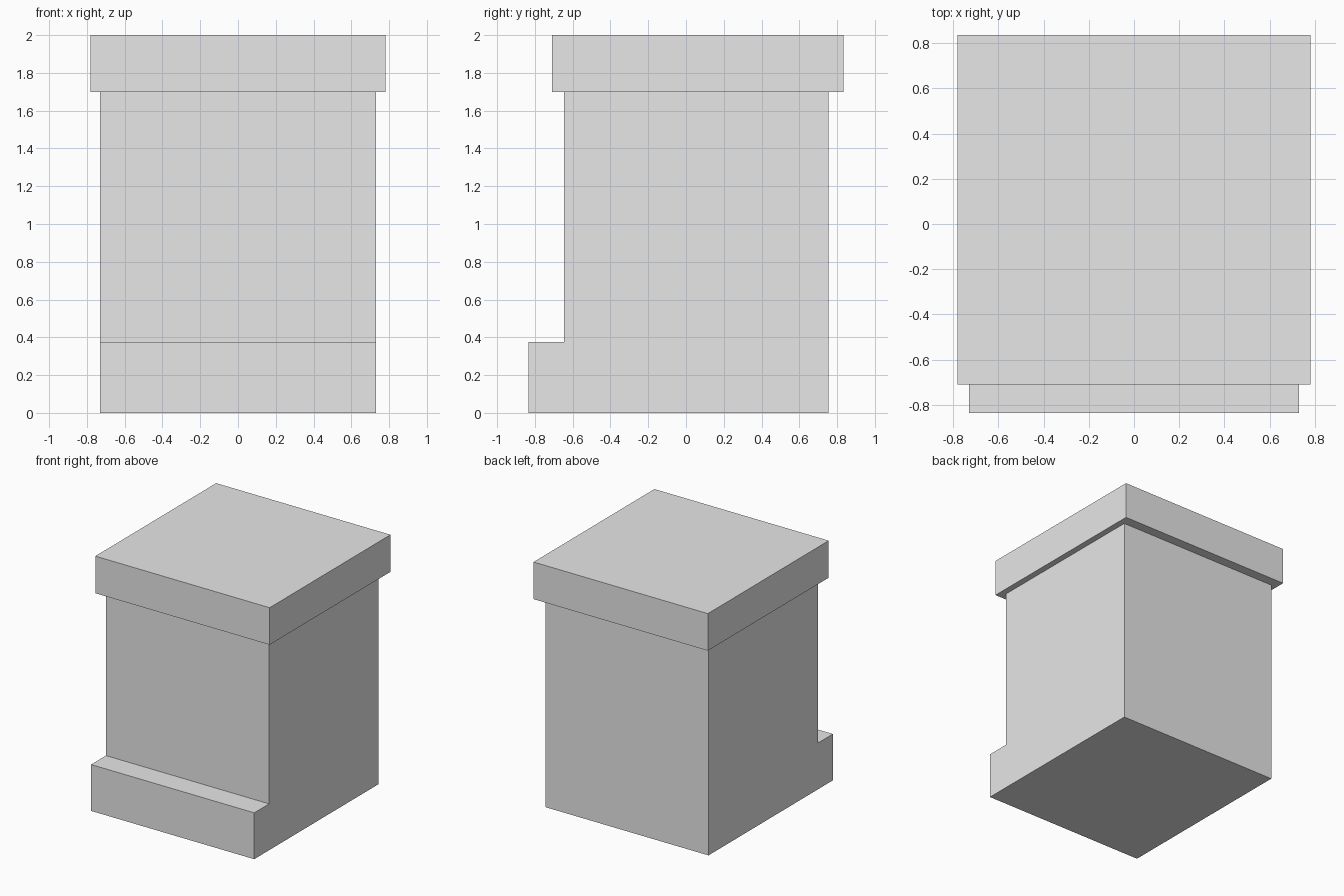
import bpy
import bmesh

cube = bpy.data.objects.get("Cube")
if cube:
    bpy.data.objects.remove(cube, do_unlink=True)

GREY = (0.8, 0.8, 0.8, 1.0)
grey = bpy.data.materials.new("plain_grey")
grey.use_nodes = True
grey.diffuse_color = GREY
grey.node_tree.nodes["Principled BSDF"].inputs["Base Color"].default_value = GREY


def extrude_profile(name, profile, half_width):
    """Extrude a (y, z) outline along x, centred on x = 0."""
    bm = bmesh.new()
    face = bm.faces.new([bm.verts.new((-half_width, y, z)) for y, z in profile])
    result = bmesh.ops.extrude_face_region(bm, geom=[face])
    moved = [v for v in result["geom"] if isinstance(v, bmesh.types.BMVert)]
    bmesh.ops.translate(bm, verts=moved, vec=(2 * half_width, 0, 0))
    bmesh.ops.recalc_face_normals(bm, faces=bm.faces)
    mesh = bpy.data.meshes.new(name)
    bm.to_mesh(mesh)
    bm.free()
    mesh.materials.append(grey)
    obj = bpy.data.objects.new(name, mesh)
    bpy.context.collection.objects.link(obj)
    return obj


LID_BOTTOM, LID_TOP = 1.70, 2.0
FRONT, BACK = -0.645, 0.755
STEP_FRONT, STEP_TOP = -0.835, 0.375

# Body with the low step along its front
extrude_profile("body_with_step", [
    (STEP_FRONT, 0), (BACK, 0), (BACK, LID_BOTTOM),
    (FRONT, LID_BOTTOM), (FRONT, STEP_TOP), (STEP_FRONT, STEP_TOP),
], 0.73)

# Overhanging lid slab
extrude_profile("lid", [
    (-0.71, LID_BOTTOM), (0.835, LID_BOTTOM), (0.835, LID_TOP), (-0.71, LID_TOP),
], 0.78)
